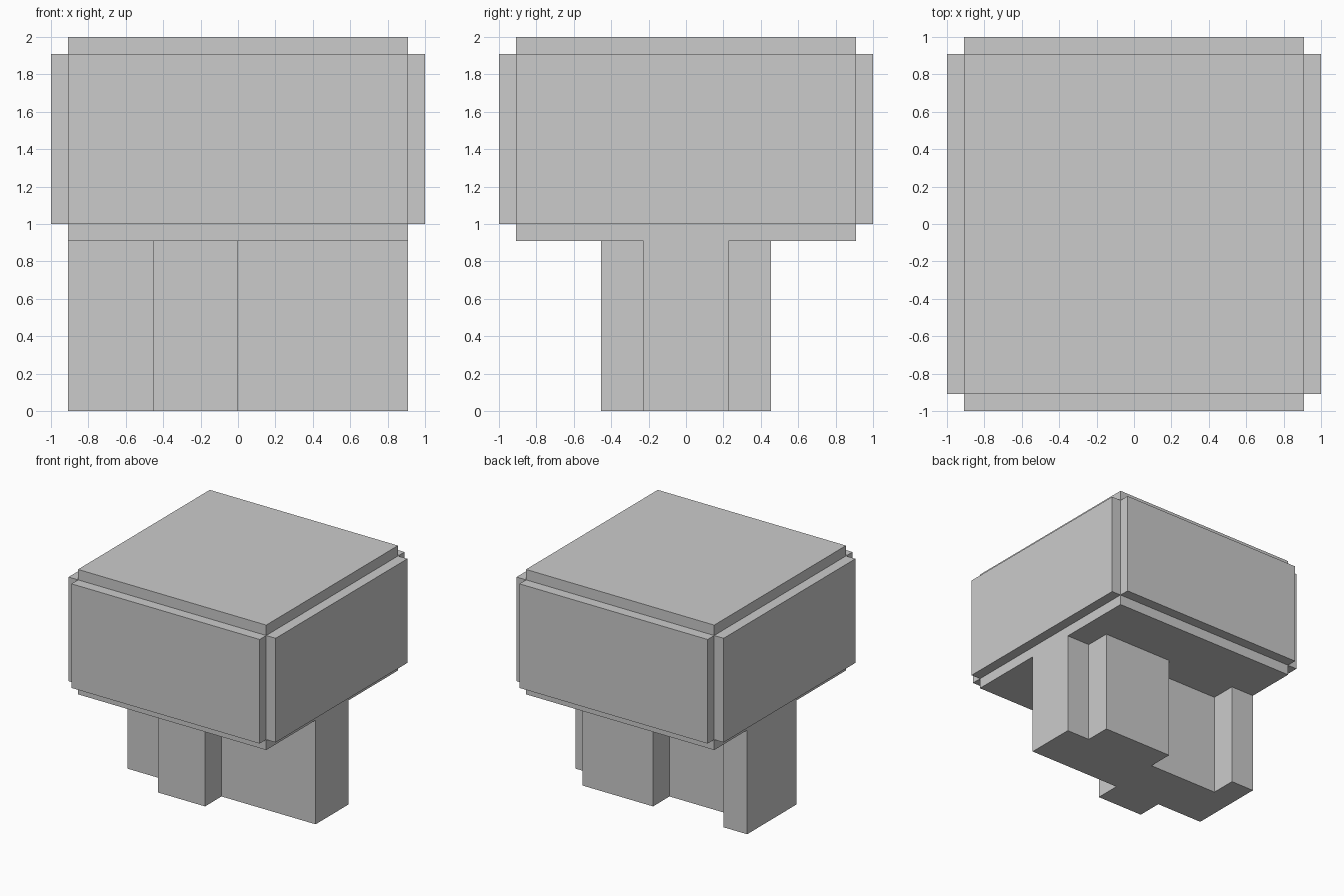
import bpy, bmesh
from mathutils import Matrix

if "Cube" in bpy.data.objects:
    bpy.data.objects.remove(bpy.data.objects["Cube"])

U = 2 / 22          # small step
H = 10 * U          # half width of the main block


def finish(name, bm):
    bmesh.ops.recalc_face_normals(bm, faces=bm.faces)
    mesh = bpy.data.meshes.new(name)
    bm.to_mesh(mesh)
    bm.free()
    obj = bpy.data.objects.new(name, mesh)
    bpy.context.collection.objects.link(obj)
    return obj


# Canopy: a box with each of its six faces pushed out on its own
bm = bmesh.new()
bmesh.ops.create_cube(bm, size=1, matrix=Matrix.Translation((0, 0, 16 * U))
                      @ Matrix.Diagonal((2 * H, 2 * H, H, 1)))
bm.normal_update()
for face in list(bm.faces):
    offset = face.normal.copy() * U
    top = bmesh.ops.extrude_discrete_faces(bm, faces=[face])["faces"][0]
    bmesh.ops.translate(bm, verts=top.verts, vec=offset)
finish("canopy", bm)

# Trunk: stepped footprint with one bump in front and two behind
Q = H / 4
footprint = [(-4, -1), (-2, -1), (-2, -2), (0, -2), (0, -1), (4, -1),
             (4, 1), (3, 1), (3, 2), (0, 2), (0, 1), (-3, 1), (-3, 2), (-4, 2)]
bm = bmesh.new()
base = bm.faces.new([bm.verts.new((x * Q, y * Q, 0)) for x, y in footprint])
walls = bmesh.ops.extrude_face_region(bm, geom=[base], use_keep_orig=True)["geom"]
bmesh.ops.translate(bm, vec=(0, 0, H),
                    verts=[g for g in walls if isinstance(g, bmesh.types.BMVert)])
finish("trunk", bm)
